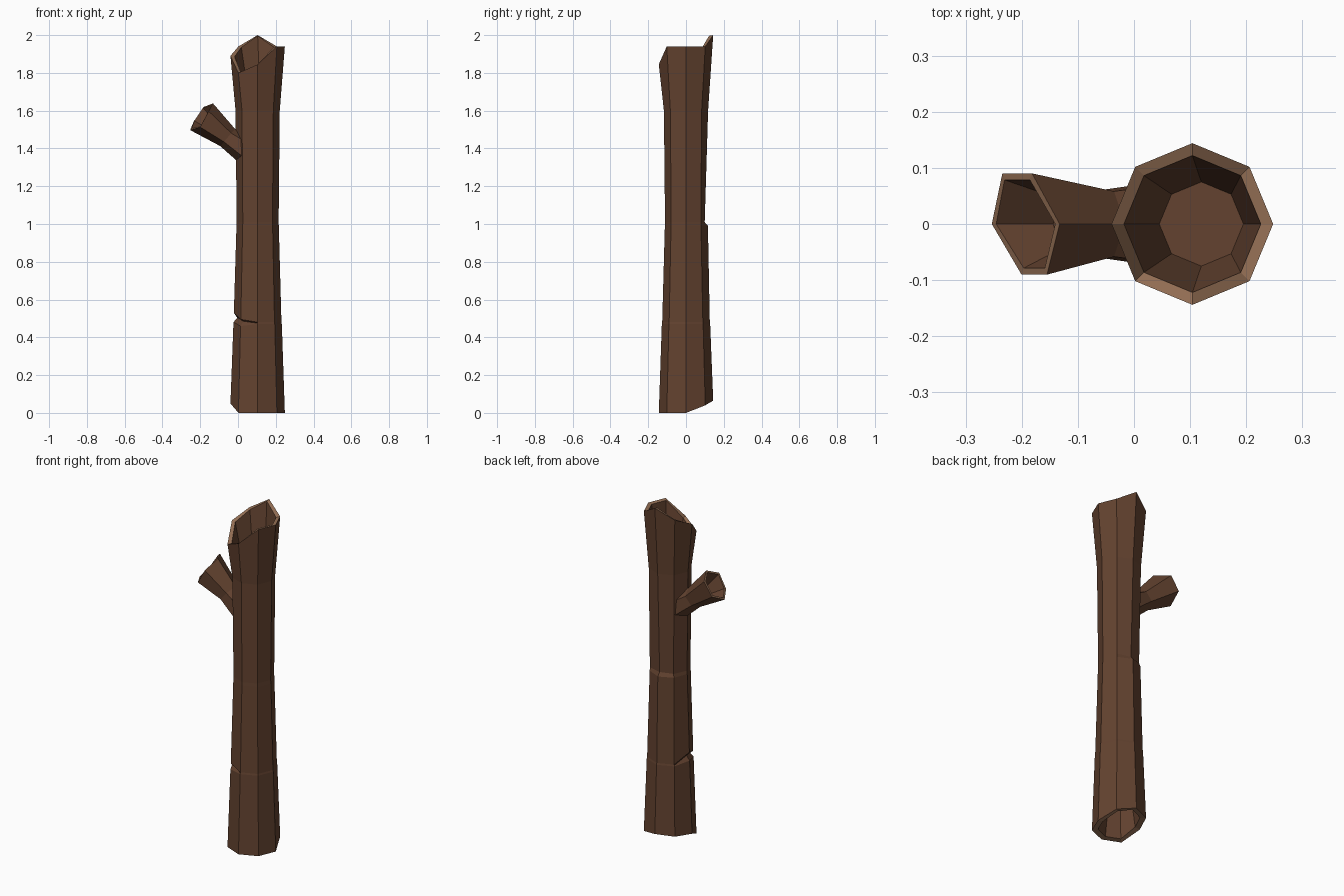
import bpy
import bmesh
from math import cos, sin, tau
from mathutils import Vector

cube = bpy.data.objects.get("Cube")
if cube:
    bpy.data.objects.remove(cube, do_unlink=True)


def material(name, rgb):
    mat = bpy.data.materials.new(name)
    mat.use_nodes = True
    mat.diffuse_color = (*rgb, 1)
    mat.node_tree.nodes["Principled BSDF"].inputs["Base Color"].default_value = (*rgb, 1)
    return mat


bark = material("brown bark", (0.125, 0.055, 0.029))
wood = material("pale cut wood", (0.29, 0.155, 0.088))


def loft(name, rings, rim_bands):
    """Bridge rings of points in order, close both ends, paint rim bands pale."""
    bm = bmesh.new()
    rows = [[bm.verts.new(p) for p in ring] for ring in rings]
    n = len(rows[0])
    for band, (a, b) in enumerate(zip(rows, rows[1:])):
        for i in range(n):
            j = (i + 1) % n
            face = bm.faces.new((a[i], a[j], b[j], b[i]))
            face.material_index = int(band in rim_bands)
    bm.faces.new(rows[0][::-1])
    bm.faces.new(rows[-1])
    bmesh.ops.recalc_face_normals(bm, faces=bm.faces)
    mesh = bpy.data.meshes.new(name)
    bm.to_mesh(mesh)
    bm.free()
    mesh.materials.append(bark)
    mesh.materials.append(wood)
    obj = bpy.data.objects.new(name, mesh)
    bpy.context.collection.objects.link(obj)
    return obj


def trunk_ring(radius, heights, dents=None, x=0.104):
    """Octagon with a height per corner; dents move single corners in or out."""
    if not isinstance(heights, list):
        heights = [heights] * 8
    ring = []
    for i, z in enumerate(heights):
        r = radius + (dents or {}).get(i, 0)
        ring.append(Vector((x + r * cos(tau * i / 8), r * sin(tau * i / 8), z)))
    return ring


# Trunk: corners run from +x through the back (2), -x (4) and the front (6)
foot = [0, 0.04, 0.065, 0.06, 0.05, 0, 0, 0]
crown = [1.94, 1.94, 2.0, 1.94, 1.89, 1.80, 1.845, 1.94]
loft("trunk", [
    trunk_ring(0.08, 0.25),
    trunk_ring(0.112, [z + 0.004 for z in foot]),
    trunk_ring(0.144, foot),
    # split in the bark low on the front right
    trunk_ring(0.128, [0.47] * 4 + [0.48, 0.46, 0.47, 0.47]),
    trunk_ring(0.127, [0.475] * 4 + [0.505, 0.485, 0.475, 0.475], {4: -0.02, 5: -0.02}),
    trunk_ring(0.126, [0.48] * 4 + [0.53, 0.495, 0.48, 0.48]),
    # bark step halfway up the back
    trunk_ring(0.112, 0.99, {2: 0.004, 3: 0.002}),
    trunk_ring(0.111, 1.01, {2: -0.012, 3: -0.004}),
    trunk_ring(0.117, 1.6),
    trunk_ring(0.144, crown),
    trunk_ring(0.122, [z - 0.004 for z in crown]),
    trunk_ring(0.075, 1.6, x=0.12),
], {1, 9})

# Branch stub: hollow, flared at both ends, with a jagged lip
axis = Vector((-0.76, 0, 0.65))
up = Vector((0.65, 0, 0.76))
side = Vector((0, 1, 0))


def branch_ring(x, z, radius, lip=(0,) * 6):
    centre = Vector((x, 0, z))
    return [centre + radius * (up * cos(tau * i / 6) + side * 1.12 * sin(tau * i / 6))
            + axis * d for i, d in enumerate(lip)]


lip = (0, 0.025, 0.015, 0, -0.03, -0.01)
loft("branch_stub", [
    branch_ring(0.05, 1.385, 0.075),
    branch_ring(-0.055, 1.458, 0.06),
    branch_ring(-0.193, 1.568, 0.093, lip),
    branch_ring(-0.193, 1.568, 0.081, lip),
    branch_ring(-0.115, 1.5, 0.045),
], {2})
